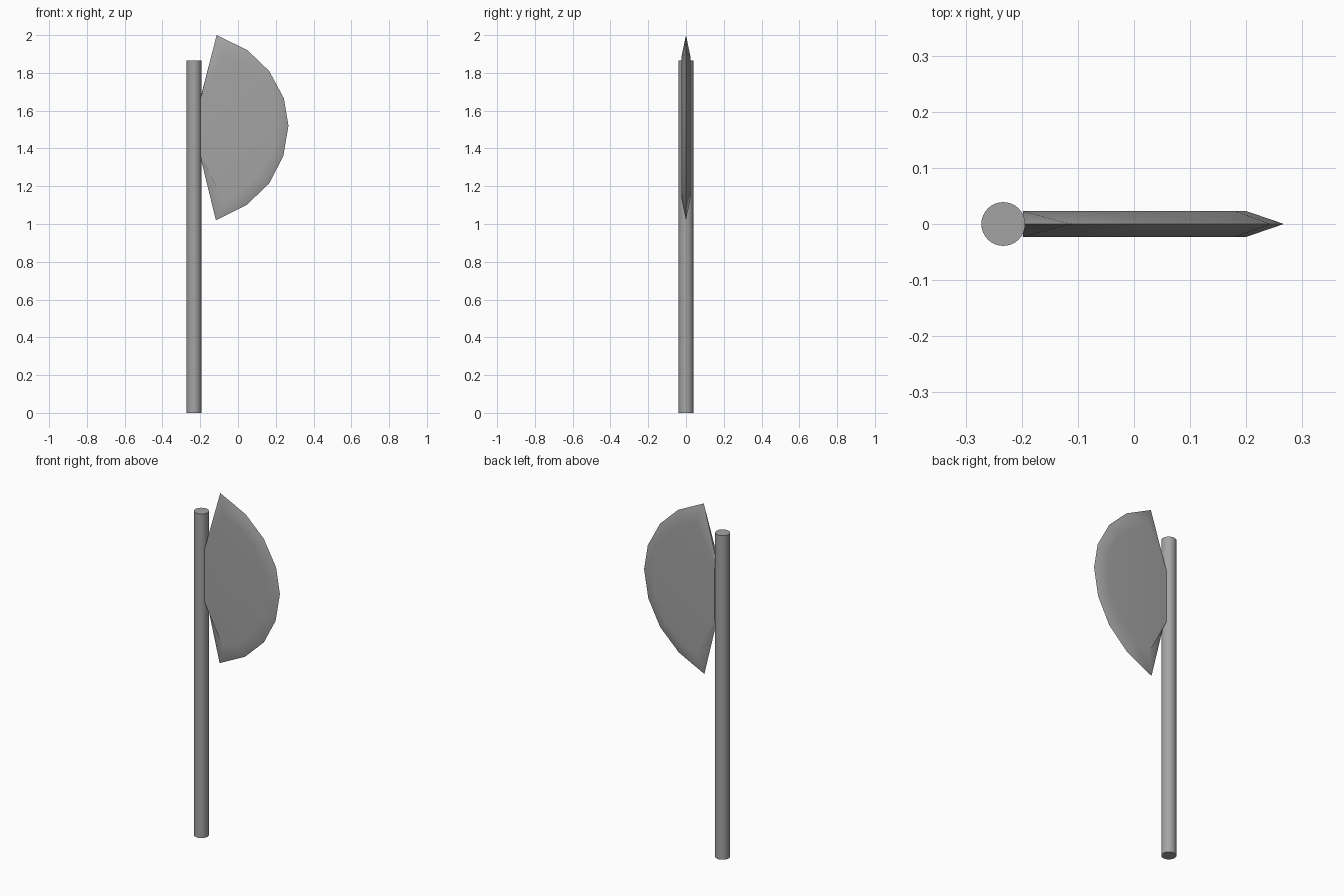
import bpy
import bmesh
from math import radians

cube = bpy.data.objects.get("Cube")
if cube:
    bpy.data.objects.remove(cube, do_unlink=True)

grey = bpy.data.materials.new("plain grey")
grey.use_nodes = True
colour = (0.37, 0.37, 0.37, 1)
grey.diffuse_color = colour
grey.node_tree.nodes["Principled BSDF"].inputs["Base Color"].default_value = colour


def finish(obj, angle):
    """Apply the material and smooth shading that keeps hard edges."""
    obj.data.materials.clear()
    obj.data.materials.append(grey)
    bpy.ops.object.select_all(action='DESELECT')
    obj.select_set(True)
    bpy.context.view_layer.objects.active = obj
    bpy.ops.object.shade_smooth_by_angle(angle=radians(angle))


# Round shaft
SHAFT_HEIGHT = 1.865
bpy.ops.mesh.primitive_cylinder_add(vertices=32, radius=0.039, depth=SHAFT_HEIGHT,
                                    location=(-0.233, 0, SHAFT_HEIGHT / 2))
shaft = bpy.context.object
shaft.name = "shaft"
finish(shaft, 40)

# Blade outlines (x, z): sharp outer rim and flat inner cheek, matched point for point
rim = [(-0.198, 1.67), (-0.113, 2.0), (0.05, 1.92), (0.165, 1.81), (0.243, 1.665),
       (0.267, 1.52), (0.24, 1.36), (0.165, 1.215), (0.045, 1.1), (-0.117, 1.02),
       (-0.198, 1.35)]
cheek = [(-0.198, 1.66), (-0.08, 1.89), (0.015, 1.85), (0.115, 1.765), (0.18, 1.645),
         (0.2, 1.52), (0.18, 1.38), (0.115, 1.265), (0.015, 1.175), (-0.08, 1.132),
         (-0.198, 1.36)]
HALF_THICKNESS = 0.023

bm = bmesh.new()
edge = [bm.verts.new((x, 0, z)) for x, z in rim]
for y in (-HALF_THICKNESS, HALF_THICKNESS):
    side = [bm.verts.new((x, y, z)) for x, z in cheek]
    bm.faces.new(side)
    # Bevels from cheek to rim, including the closing strip beside the shaft
    for i in range(len(side)):
        j = (i + 1) % len(side)
        bm.faces.new((side[i], side[j], edge[j], edge[i]))
bmesh.ops.recalc_face_normals(bm, faces=bm.faces)
mesh = bpy.data.meshes.new("axe_blade")
bm.to_mesh(mesh)
bm.free()
blade = bpy.data.objects.new("axe_blade", mesh)
bpy.context.collection.objects.link(blade)
finish(blade, 42)

# Keep the broad cheeks flat while the bevels shade softly
weighted = blade.modifiers.new("flat cheeks", 'WEIGHTED_NORMAL')
weighted.keep_sharp = True
